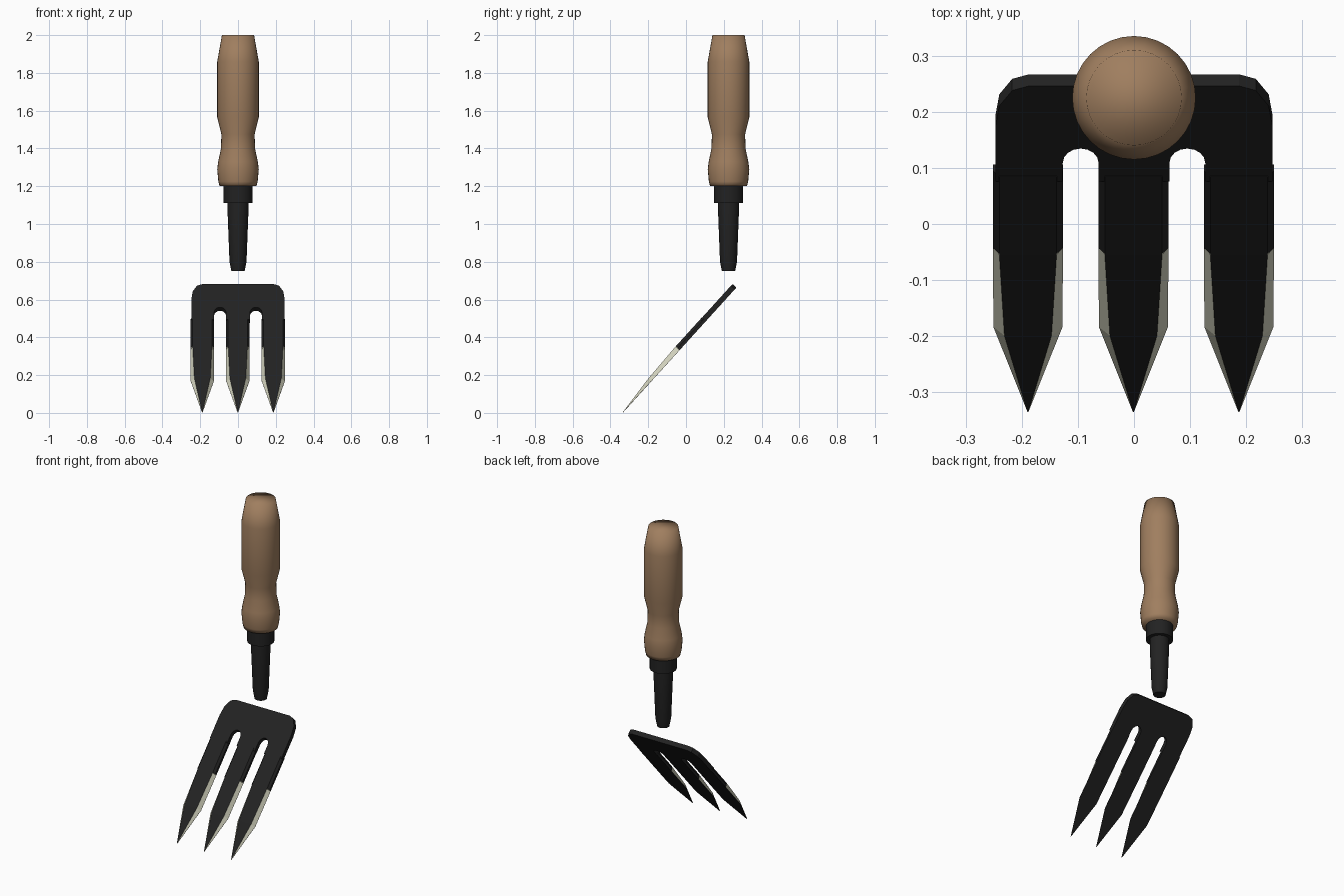
import bpy, bmesh, math
from mathutils import Matrix, Vector

if "Cube" in bpy.data.objects:
    bpy.data.objects.remove(bpy.data.objects["Cube"])


def material(name, rgb):
    m = bpy.data.materials.new(name)
    m.diffuse_color = (*rgb, 1)
    m.use_nodes = True
    m.node_tree.nodes["Principled BSDF"].inputs["Base Color"].default_value = m.diffuse_color
    return m


WOOD = material("wood", (0.35, 0.21, 0.115))
BLACK = material("black metal", (0.016, 0.016, 0.016))
STEEL = material("bare steel edge", (0.66, 0.66, 0.52))


def finish(bm, name, mats, smooth=None):
    bmesh.ops.recalc_face_normals(bm, faces=bm.faces)
    me = bpy.data.meshes.new(name)
    bm.to_mesh(me)
    bm.free()
    for m in mats:
        me.materials.append(m)
    ob = bpy.data.objects.new(name, me)
    bpy.context.collection.objects.link(ob)
    if smooth:
        bpy.ops.object.select_all(action='DESELECT')
        ob.select_set(True)
        bpy.context.view_layer.objects.active = ob
        bpy.ops.object.shade_smooth_by_angle(angle=math.radians(smooth))
    return ob


def loft(bm, rings):
    """Skin a list of closed vertex rings and cap both ends."""
    vs = [[bm.verts.new(p) for p in r] for r in rings]
    n = len(vs[0])
    for a, b in zip(vs, vs[1:]):
        for i in range(n):
            j = (i + 1) % n
            bm.faces.new((a[i], a[j], b[j], b[i]))
    bm.faces.new(vs[0])
    bm.faces.new(vs[-1])


def turned(name, profile, mat, smooth, n=32, y=0.225):
    bm = bmesh.new()
    loft(bm, [[(r * math.cos(2 * math.pi * i / n), y + r * math.sin(2 * math.pi * i / n), z)
               for i in range(n)] for r, z in profile])
    return finish(bm, name, [mat], smooth)


# turned wooden handle
turned("handle", [(0.098, 1.20), (0.104, 1.225), (0.11, 1.29), (0.105, 1.33), (0.09, 1.40),
                  (0.088, 1.475), (0.11, 1.565), (0.11, 1.86), (0.085, 2.0)], WOOD, 85)

# metal collar and shank below the handle
turned("collar", [(0.077, 1.11), (0.077, 1.205)], BLACK, 40)
turned("shank", [(0.035, 0.75), (0.045, 0.80), (0.055, 1.06), (0.055, 1.12)], BLACK, 40)

# tilted frame of the fork: x across, v along the fork from the tips, w = thickness to the front
ALONG = Vector((0, 0.672, 0.741))
OUT = Vector((0, -0.741, 0.672))
TIP = Vector((0, -0.334, 0.001))
THICK = 0.028


def place(x, v, w):
    return Vector((x, 0, 0)) + TIP + ALONG * v + OUT * w


# fork head: plate with rounded upper corners and two slots
right = [(0.187, 0.894), (0.217, 0.882), (0.240, 0.841), (0.247, 0.785), (0.247, 0.64),
         (0.127, 0.64)]
for i in range(9):                       # rounded end of the slot
    a = math.pi * i / 8
    right.append((0.095 + 0.032 * math.cos(a), 0.69 + 0.038 * math.sin(a)))
right.append((0.063, 0.64))
outline = right + [(-x, v) for x, v in reversed(right)]
bm = bmesh.new()
loft(bm, [[place(x, v, w) for x, v in outline] for w in (0, THICK)])
finish(bm, "fork_head", [BLACK])

# prongs: v, back half width, height of side wall, front half width, front height
SECTIONS = [(0.655, 0.0625, 0.015, 0.051, 0.029),
            (0.450, 0.0625, 0.015, 0.051, 0.029),
            (0.447, 0.0625, 0.001, 0.051, 0.029),
            (0.225, 0.0615, 0.001, 0.042, 0.022),
            (0.000, 0.0010, 0.001, 0.0005, 0.002)]
for side, cx in (("left", -0.189), ("middle", -0.001), ("right", 0.187)):
    bm = bmesh.new()
    loft(bm, [[place(cx + x, v, w) for x, w in
               ((-b, 0), (b, 0), (b, m), (f, h), (-f, h), (-b, m))]
              for v, b, m, f, h in SECTIONS])
    bmesh.ops.recalc_face_normals(bm, faces=bm.faces)
    # bare ground bevels on the lower part, facing sideways and outward
    for f in bm.faces:
        v = (f.calc_center_median() - TIP).dot(ALONG)
        if v < 0.449 and abs(f.normal.x) > 0.2 and f.normal.dot(OUT) > 0.1:
            f.material_index = 1
    finish(bm, side + "_prong", [BLACK, STEEL])
